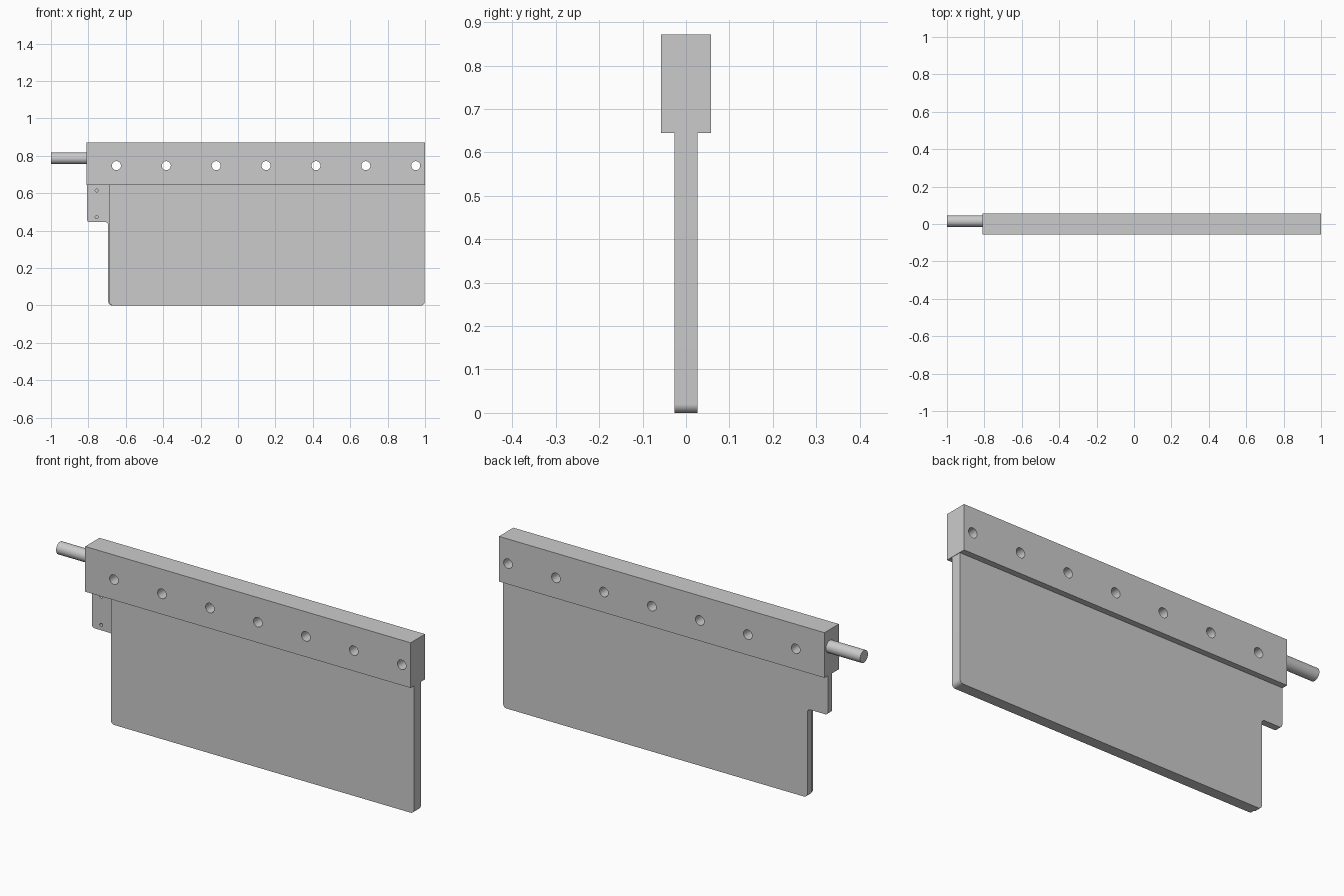
import bpy
import bmesh
from math import pi, radians, tan
from mathutils import Matrix, Vector

if "Cube" in bpy.data.objects:
    bpy.data.objects.remove(bpy.data.objects["Cube"])


def add_mesh(name, bm):
    bmesh.ops.recalc_face_normals(bm, faces=bm.faces)
    mesh = bpy.data.meshes.new(name)
    bm.to_mesh(mesh)
    bm.free()
    obj = bpy.data.objects.new(name, mesh)
    bpy.context.collection.objects.link(obj)
    return obj


def activate(obj):
    bpy.ops.object.select_all(action='DESELECT')
    obj.select_set(True)
    bpy.context.view_layer.objects.active = obj


def rounded(corners, steps=8):
    """Outline through (x, z, radius) corners, each filleted by its radius."""
    out = []
    for i, (x, z, r) in enumerate(corners):
        p = Vector((x, z))
        if r == 0:
            out.append(p)
            continue
        a = (Vector(corners[i - 1][:2]) - p).normalized()
        b = (Vector(corners[(i + 1) % len(corners)][:2]) - p).normalized()
        d = r / tan(a.angle(b) / 2)
        centre = p + (a + b).normalized() * (r * r + d * d) ** 0.5
        start, end = p + a * d - centre, p + b * d - centre
        for k in range(steps + 1):
            v = start.lerp(end, k / steps) if 0 < k < steps else (start if k == 0 else end)
            out.append(centre + v.normalized() * r)
    return out


def plate(name, corners, y0, y1):
    bm = bmesh.new()
    face = bm.faces.new([bm.verts.new((p.x, y0, p.y)) for p in rounded(corners)])
    ext = bmesh.ops.extrude_face_region(bm, geom=[face])
    moved = [g for g in ext['geom'] if isinstance(g, bmesh.types.BMVert)]
    bmesh.ops.translate(bm, verts=moved, vec=(0, y1 - y0, 0))
    return add_mesh(name, bm)


def cylinder(bm, centre, radius, length, axis, sides=32):
    turn = Matrix.Rotation(pi / 2, 4, 'Y' if axis == 'X' else 'X')
    bmesh.ops.create_cone(bm, cap_ends=True, segments=sides, radius1=radius,
                          radius2=radius, depth=length,
                          matrix=Matrix.Translation(centre) @ turn)


def drill(obj, centres, radius, length):
    bm = bmesh.new()
    for c in centres:
        cylinder(bm, c, radius, length, 'Y')
    cutter = add_mesh("hole_cutter", bm)
    cutter.hide_render = True
    mod = obj.modifiers.new("holes", 'BOOLEAN')
    mod.operation = 'DIFFERENCE'
    mod.solver = 'EXACT'
    mod.object = cutter
    activate(obj)
    bpy.ops.object.modifier_apply(modifier=mod.name)
    bpy.data.objects.remove(cutter)


TOP, SEAM, SPLIT = 0.871, 0.644, -0.007

# Thick clamping bar with seven through holes
bar = plate("clamp_bar", [(-0.81, SEAM, 0), (1, SEAM, 0), (1, TOP, 0), (-0.81, TOP, 0)],
            -0.057, 0.057)
drill(bar, [(-0.65 + i * 0.2667, 0, 0.747) for i in range(7)], 0.024, 0.3)

# Back plate with the side tab and two blind pin holes
back = plate("back_plate", [(-0.694, 0, 0.02), (0.998, 0, 0.02), (0.998, SEAM, 0),
                            (-0.808, SEAM, 0), (-0.808, 0.445, 0.016),
                            (-0.694, 0.445, 0.016)], SPLIT, 0.027)
drill(back, [(-0.756, SPLIT, z) for z in (0.614, 0.472)], 0.008, 0.04)

# Front plate, leaving the tab exposed
front = plate("front_plate", [(-0.688, 0, 0.02), (0.998, 0, 0.02),
                              (0.998, SEAM, 0), (-0.688, SEAM, 0)], -0.027, SPLIT)

# Round rod leaving the end of the bar
bm = bmesh.new()
cylinder(bm, (-0.905, 0.015, 0.786), 0.031, 0.19, 'X', 48)
rod = add_mesh("end_rod", bm)

for part in (bar, back, front, rod):
    activate(part)
    bpy.ops.object.shade_smooth_by_angle(angle=radians(30))
